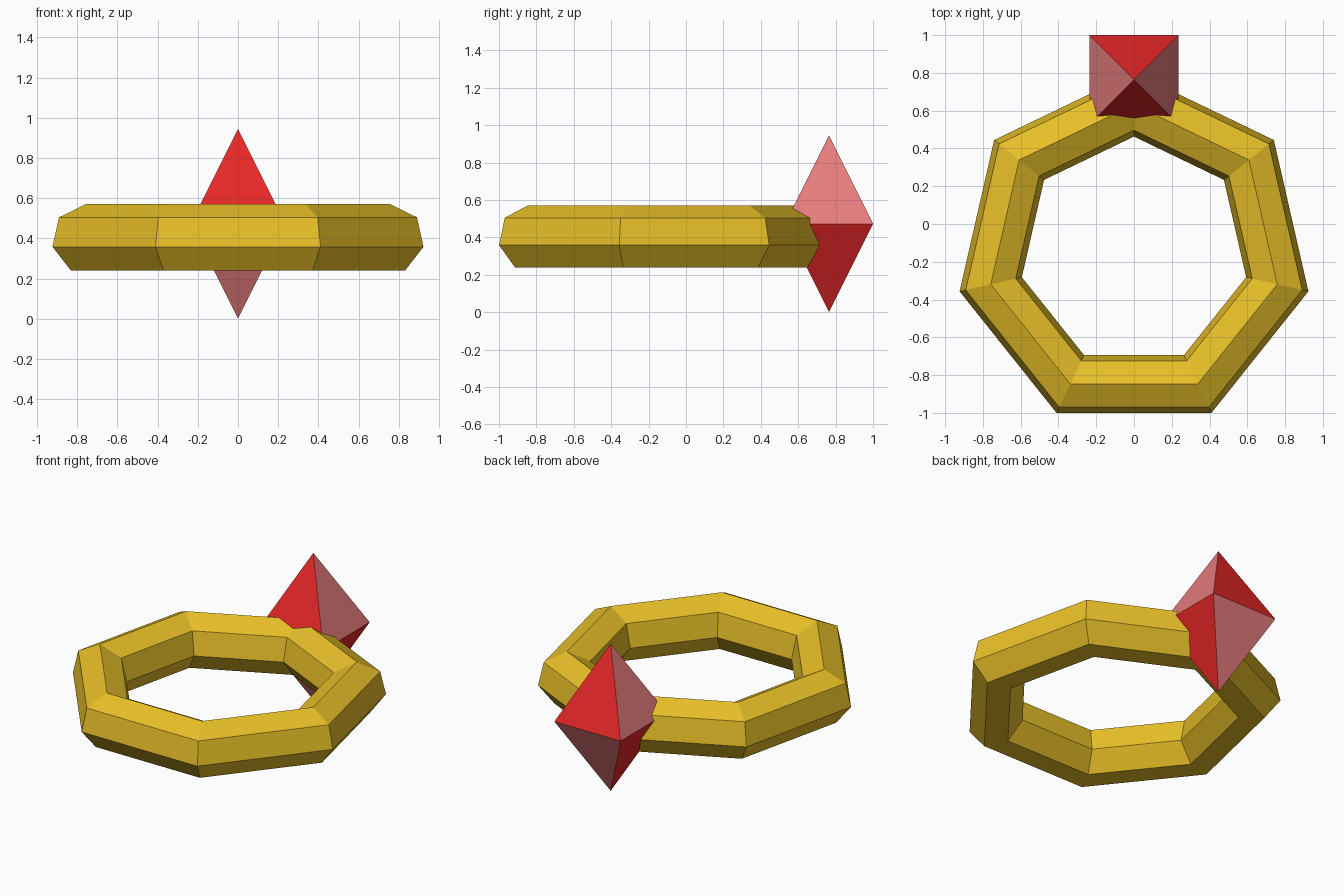
import bpy, bmesh
from math import sin, cos, tau, pi, sqrt
from mathutils import Matrix

cube = bpy.data.objects.get("Cube")
if cube:
    bpy.data.objects.remove(cube, do_unlink=True)


def material(name, rgb):
    mat = bpy.data.materials.new(name)
    mat.use_nodes = True
    mat.diffuse_color = (*rgb, 1)
    mat.node_tree.nodes["Principled BSDF"].inputs["Base Color"].default_value = (*rgb, 1)
    return mat


def finish(bm, name, location, mats):
    bmesh.ops.recalc_face_normals(bm, faces=bm.faces)
    mesh = bpy.data.meshes.new(name)
    bm.to_mesh(mesh)
    bm.free()
    for mat in mats:
        mesh.materials.append(mat)
    obj = bpy.data.objects.new(name, mesh)
    obj.location = location
    bpy.context.collection.objects.link(obj)


gold = material("gold", (0.8, 0.52, 0.021))
red = material("red", (0.8, 0.02, 0.02))
pink = material("pink", (0.8, 0.205, 0.205))

# Band: seven-sided ring with a seven-sided section, a corner pointing back and a ridge on top
SIDES, MAJOR, MINOR = 7, 0.778, 0.1735
bm = bmesh.new()
loops = []
for i in range(SIDES):
    a = pi / 2 + tau * i / SIDES
    loop = []
    for j in range(SIDES):
        b = pi / 2 + tau * j / SIDES
        r = MAJOR + MINOR * cos(b)
        loop.append(bm.verts.new((r * cos(a), r * sin(a), MINOR * sin(b))))
    loops.append(loop)
for i in range(SIDES):
    here, there = loops[i], loops[(i + 1) % SIDES]
    for j in range(SIDES):
        k = (j + 1) % SIDES
        bm.faces.new((here[j], there[j], there[k], here[k]))
finish(bm, "ring_band", (0, -0.146, 0.3965), [gold])

# Gem: square double pyramid with facets in alternating colours
HALF, HEIGHT = 0.2355, 0.4725
bm = bmesh.new()
bmesh.ops.create_uvsphere(bm, u_segments=4, v_segments=2, radius=1)
bmesh.ops.rotate(bm, verts=bm.verts, matrix=Matrix.Rotation(pi / 4, 3, "Z"))
bmesh.ops.scale(bm, verts=bm.verts, vec=(HALF * sqrt(2), HALF * sqrt(2), HEIGHT))
for face in bm.faces:
    c = face.calc_center_median()
    faces_y = abs(c.y) > abs(c.x)
    face.material_index = 0 if faces_y == (c.z > 0) else 1
finish(bm, "gem", (0, 0.7645, HEIGHT), [red, pink])
